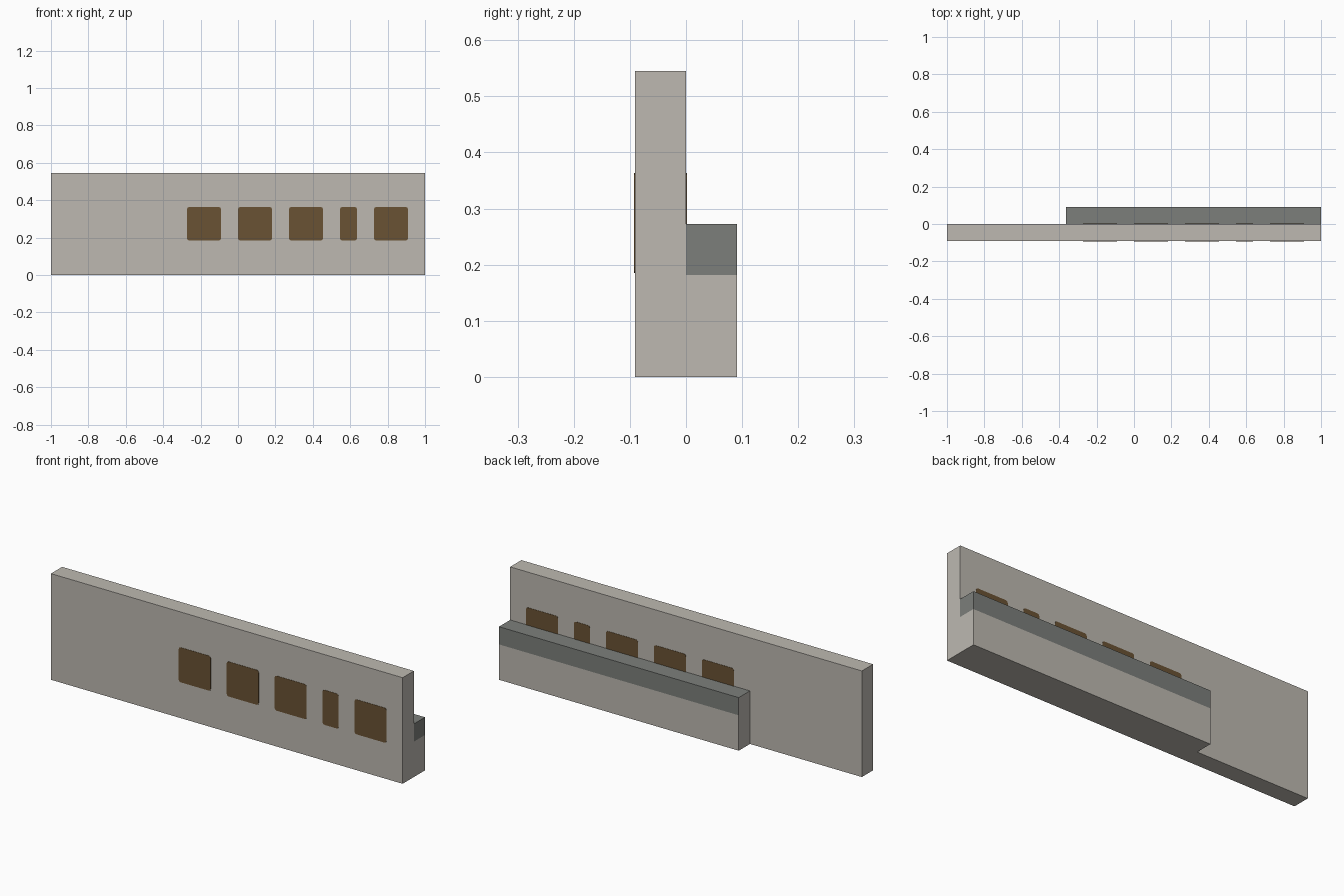
import bpy, bmesh
from mathutils import Vector

if "Cube" in bpy.data.objects:
    bpy.data.objects.remove(bpy.data.objects["Cube"], do_unlink=True)

U = 1 / 11  # building module: the wall is 22 modules long


def material(name, rgb):
    m = bpy.data.materials.new(name)
    m.use_nodes = True
    m.diffuse_color = (*rgb, 1)
    m.node_tree.nodes["Principled BSDF"].inputs["Base Color"].default_value = (*rgb, 1)
    return m


plaster = material("pale plaster", (0.51, 0.485, 0.44))
stone = material("grey stone", (0.202, 0.212, 0.198))
wood = material("brown wood", (0.144, 0.084, 0.033))


def box_bmesh(lo, hi):
    bm = bmesh.new()
    bmesh.ops.create_cube(bm, size=1)
    lo, hi = Vector(lo), Vector(hi)
    for v in bm.verts:
        v.co = (lo + hi) / 2 + v.co * (hi - lo)
    return bm


def finish(name, bm, *mats):
    me = bpy.data.meshes.new(name)
    bm.to_mesh(me)
    bm.free()
    for m in mats:
        me.materials.append(m)
    ob = bpy.data.objects.new(name, me)
    bpy.context.collection.objects.link(ob)
    return ob


# Main wall
finish("wall", box_bmesh((-1, -U, 0), (1, 0, 6 * U)), plaster)

# Low ledge behind the wall, with a stone band around its top
bm = box_bmesh((-4 * U, 0, 0), (1, U, 3 * U))
bmesh.ops.bisect_plane(bm, geom=bm.verts[:] + bm.edges[:] + bm.faces[:],
                       plane_co=(0, 0, 2 * U), plane_no=(0, 0, 1))
bm.normal_update()
for f in bm.faces:
    high = f.calc_center_median().z > 2 * U
    f.material_index = int(high and f.normal.x > -0.5)
finish("ledge", bm, plaster, stone)


# Window panels: thin plates with clipped corners on both wall faces
def panel(name, x0, x1, z0, z1, y, clip_bottom):
    bm = box_bmesh((x0, y - 0.0015, z0), (x1, y + 0.0015, z1))
    corners = [e for e in bm.edges
               if abs(e.verts[0].co.y - e.verts[1].co.y) > 0.001
               and (clip_bottom or e.verts[0].co.z > z0 + 0.01)]
    bmesh.ops.bevel(bm, geom=corners, offset=0.011, segments=2, profile=0.5,
                    affect='EDGES')
    finish(name, bm, wood)


for i, (a, b) in enumerate([(-3, -1), (0, 2), (3, 5), (6, 7), (8, 10)], 1):
    panel(f"front_window_{i}", a * U, b * U, 2 * U + 0.003, 4 * U, -U, True)
    panel(f"back_window_{i}", a * U, b * U, 3 * U, 4 * U, 0, False)
